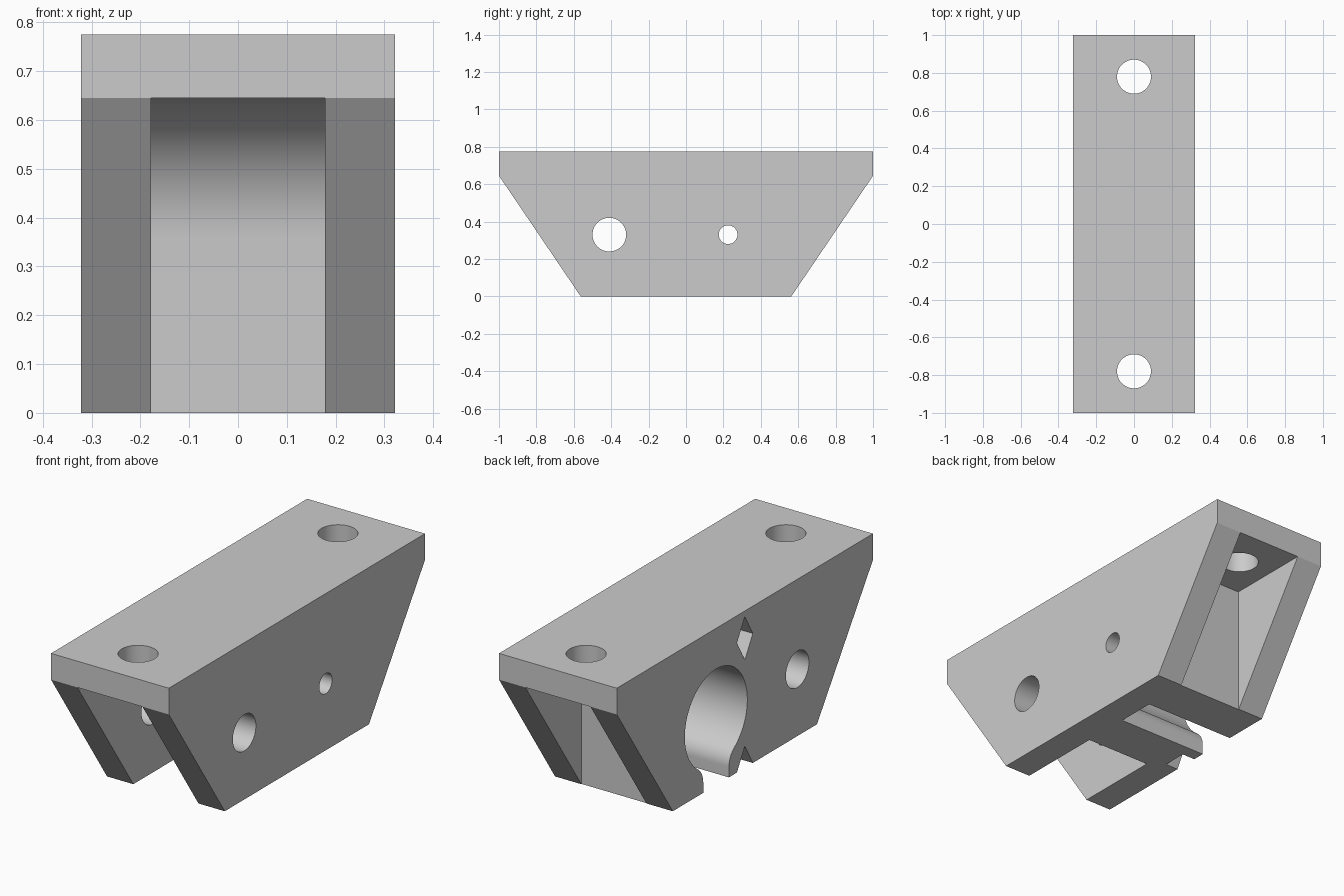
import bpy, bmesh, math

old = bpy.data.objects.get("Cube")
if old:
    bpy.data.objects.remove(old, do_unlink=True)

HALF_W, SLOT_W = 0.322, 0.178      # outer and inner half widths
TOP, ROOF, FOOT = 0.775, 0.645, 0.563
PIVOT = (-0.41, 0.33)
POCKET = (0.225, 0.33)

grey = bpy.data.materials.new("plain grey")
grey.use_nodes = True
colour = (0.6, 0.6, 0.6, 1)
grey.diffuse_color = colour
grey.node_tree.nodes["Principled BSDF"].inputs["Base Color"].default_value = colour


def arc(cy, cz, r, start, end, steps):
    """Points on an arc in the side (y, z) plane, angles in degrees."""
    angles = [math.radians(start + (end - start) * i / steps) for i in range(steps + 1)]
    return [(cy + r * math.cos(a), cz + r * math.sin(a)) for a in angles]


def circle(centre, r, steps=48):
    return arc(*centre, r, 0, 360, steps)[:-1]


def prism(name, points, lo, hi, upright=False):
    """Extrude a profile along x, or along z when upright (points are then x, y)."""
    bm = bmesh.new()
    place = (lambda p: (p[0], p[1], lo)) if upright else (lambda p: (lo, p[0], p[1]))
    face = bm.faces.new([bm.verts.new(place(p)) for p in points])
    result = bmesh.ops.extrude_face_region(bm, geom=[face])
    step = (0, 0, hi - lo) if upright else (hi - lo, 0, 0)
    moved = [v for v in result["geom"] if isinstance(v, bmesh.types.BMVert)]
    bmesh.ops.translate(bm, verts=moved, vec=step)
    bmesh.ops.recalc_face_normals(bm, faces=bm.faces)
    mesh = bpy.data.meshes.new(name)
    bm.to_mesh(mesh)
    bm.free()
    mesh.materials.append(grey)
    obj = bpy.data.objects.new(name, mesh)
    bpy.context.collection.objects.link(obj)
    return obj


# Trapezoid body with a straight top band
bracket = prism("mounting_bracket", [(-FOOT, 0), (FOOT, 0), (1, ROOF), (1, TOP), (-1, TOP), (-1, ROOF)],
                -HALF_W, HALF_W)
cutters = []

# Front slot, rounded around the pivot, and square rear slot
front_end, bend = -0.118, 0.29
front = [(-1.2, -0.1), (front_end, -0.1)]
front += arc(front_end - bend, ROOF - bend, bend, 0, 90, 24) + [(-1.2, ROOF)]
cutters.append(prism("front_slot_cutter", front, -SLOT_W, SLOT_W))
rear = [(0.56, -0.1), (1.2, -0.1), (1.2, ROOF), (0.56, ROOF)]
cutters.append(prism("rear_slot_cutter", rear, -SLOT_W, SLOT_W))

# Round pocket with a flared lip that opens through the bottom
cy, cz = POCKET
R, lip, gap = 0.244, 0.1, 0.1
drop = math.sqrt((R + lip) ** 2 - (gap + lip) ** 2)
tilt = math.degrees(math.atan2(drop, gap + lip))
keyhole = arc(cy, cz, R, -tilt, 180 + tilt, 56)
keyhole += arc(cy - gap - lip, cz - drop, lip, tilt, 0, 10)[1:]
keyhole += [(cy - gap, -0.1), (cy + gap, -0.1)]
keyhole += arc(cy + gap + lip, cz - drop, lip, 180, 180 - tilt, 10)[:-1]
cutters.append(prism("pocket_cutter", keyhole, -0.5, SLOT_W))

# Shallow diamond notches beside the pocket
for label, z in (("upper", ROOF - 0.005), ("lower", 0)):
    diamond = [(-0.062, z), (0, z - 0.107), (0.062, z), (0, z + 0.107)]
    cutters.append(prism(label + "_notch_cutter", diamond, -0.5, -HALF_W + 0.071))

# Cross holes and vertical bolt holes
cutters.append(prism("pivot_hole_cutter", circle(PIVOT, 0.09), -0.5, 0.5))
cutters.append(prism("shaft_hole_cutter", circle(POCKET, 0.05), -0.5, 0.5))
for label, y in (("front", -0.78), ("rear", 0.78)):
    cutters.append(prism(label + "_bolt_hole_cutter", circle((0, y), 0.09), 0.5, 0.9, True))

for cutter in cutters:
    cutter.hide_render = True
    mod = bracket.modifiers.new(cutter.name, "BOOLEAN")
    mod.operation = "DIFFERENCE"
    mod.solver = "EXACT"
    mod.object = cutter

# Bake the cuts, then drop the cutters
bpy.context.view_layer.update()
graph = bpy.context.evaluated_depsgraph_get()
baked = bpy.data.meshes.new_from_object(bracket.evaluated_get(graph))
bracket.modifiers.clear()
bracket.data = baked
for cutter in cutters:
    bpy.data.objects.remove(cutter, do_unlink=True)

bpy.ops.object.select_all(action="DESELECT")
bracket.select_set(True)
bpy.context.view_layer.objects.active = bracket
bpy.ops.object.shade_smooth_by_angle(angle=math.radians(30))
